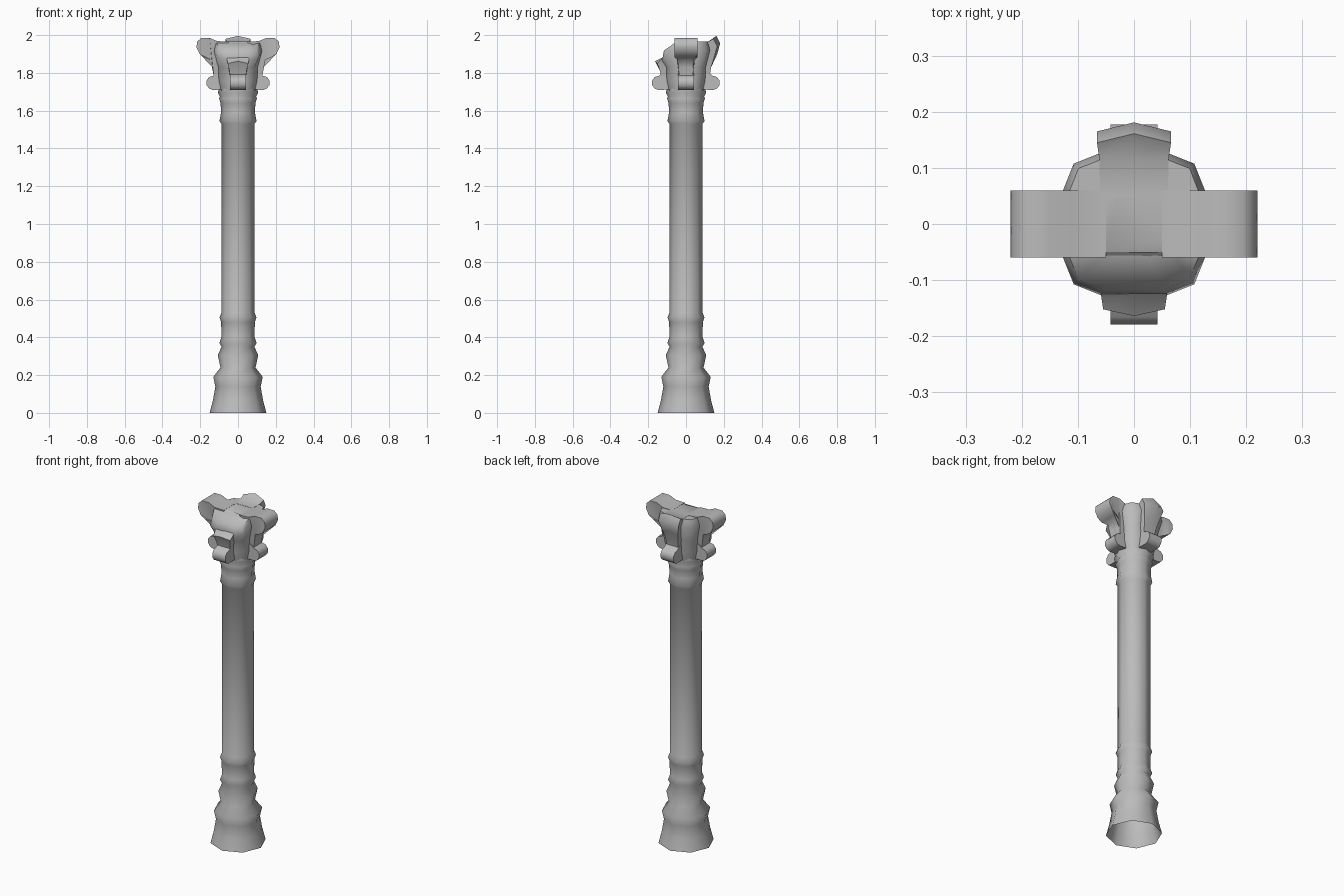
import bpy, bmesh, math
from math import cos, sin, radians

cube = bpy.data.objects.get("Cube")
if cube:
    bpy.data.objects.remove(cube, do_unlink=True)

stone = bpy.data.materials.new("grey_stone")
stone.use_nodes = True
GREY = (0.5, 0.5, 0.5, 1)
stone.diffuse_color = GREY
stone.node_tree.nodes["Principled BSDF"].inputs["Base Color"].default_value = GREY


def finish(name, bm, sharp=55):
    bmesh.ops.recalc_face_normals(bm, faces=bm.faces[:])
    mesh = bpy.data.meshes.new(name)
    bm.to_mesh(mesh)
    bm.free()
    mesh.materials.append(stone)
    ob = bpy.data.objects.new(name, mesh)
    bpy.context.collection.objects.link(ob)
    bpy.ops.object.select_all(action='DESELECT')
    ob.select_set(True)
    bpy.context.view_layer.objects.active = ob
    bpy.ops.object.shade_smooth_by_angle(angle=radians(sharp))
    return ob


def bridge(bm, rings, closed=True):
    """Join neighbouring rings of vertices with quads."""
    for a, b in zip(rings, rings[1:]):
        n = len(a)
        for i in range(n if closed else n - 1):
            j = (i + 1) % n
            bm.faces.new((a[i], a[j], b[j], b[i]))


# Column: eight-sided lathe, open underneath
profile = [(.15, 0), (.132, .07), (.12, .14), (.131, .19), (.093, .24),
           (.107, .305), (.087, .35), (.098, .37), (.088, .4), (.089, .48),
           (.098, .505), (.088, .53), (.088, 1.53), (.098, 1.545),
           (.09, 1.59), (.092, 1.64), (.1, 1.665), (.096, 1.675),
           (.106, 1.695), (.1, 1.73)]
bm = bmesh.new()
bridge(bm, [[bm.verts.new((r * cos(k * math.pi / 4), r * sin(k * math.pi / 4), z))
             for k in range(8)] for r, z in profile])
finish("column_shaft", bm)

# Capital bell: chamfered square flaring upward, worn down at the front
angles = [(q * 90 + a, f) for q in range(4) for a, f in ((25, .92), (45, 1), (65, .92))]
bm = bmesh.new()
rings = []
for r, z in ((.095, 1.69), (.112, 1.76), (.125, 1.83), (.152, 1.92), (.14, 1.965), (.07, 1.965)):
    ring = []
    for a, f in angles:
        f = 1 if z < 1.8 else f
        x, y = r * f * cos(radians(a)), r * f * sin(radians(a))
        worn = max(0, -y - .05) * .7 if z > 1.9 else 0
        ring.append(bm.verts.new((x, y, z - worn)))
    rings.append(ring)
bridge(bm, rings)
bm.faces.new(rings[-1])
finish("capital_bell", bm)


def arm(name, section, turn, bulge=0, reach=0):
    """Solid from a side section of (distance, height, half width)."""
    c, s = cos(radians(turn)), sin(radians(turn))
    bm = bmesh.new()
    columns = []
    for side in (-1, 0, 1):
        col = []
        for r, z, w in section:
            if r > .12:
                r += reach
                if side == 0 and z > 1.84:
                    r, z = r + bulge, z + bulge
            col.append(bm.verts.new((r * c - side * w * s, r * s + side * w * c, z)))
        columns.append(col)
    bridge(bm, columns)
    caps = [bm.faces.new(columns[0]), bm.faces.new(columns[2])]
    bmesh.ops.triangulate(bm, faces=caps)
    finish(name, bm)


# Upper scrolls, whole on both sides
scroll = [(.05, 1.79, .035), (.128, 1.78, .035), (.135, 1.83, .035),
          (.145, 1.87, .045), (.175, 1.882, .06), (.203, 1.9, .06),
          (.22, 1.935, .06), (.216, 1.965, .06), (.195, 1.985, .06),
          (.15, 1.985, .06), (.11, 1.968, .06), (.05, 1.966, .06)]
arm("left_upper_scroll", scroll, 0)
arm("right_upper_scroll", scroll, 180)

# Broken stubs at back and front
arm("back_broken_scroll",
    [(.05, 1.78, .035), (.125, 1.78, .035), (.133, 1.83, .04), (.148, 1.88, .05),
     (.165, 1.94, .066), (.145, 1.98, .066), (.118, 1.966, .062), (.05, 1.966, .06)],
    90, bulge=.016)
arm("front_broken_scroll",
    [(.05, 1.77, .04), (.13, 1.77, .04), (.138, 1.81, .045), (.152, 1.85, .055),
     (.118, 1.885, .06), (.085, 1.935, .06), (.05, 1.966, .06)],
    270, bulge=.012)

# Lower curls on all four sides
curl = [(.06, 1.712, .042), (.145, 1.71, .042), (.163, 1.717, .042),
        (.176, 1.735, .042), (.176, 1.76, .042), (.163, 1.778, .042),
        (.14, 1.785, .042), (.122, 1.8, .042), (.06, 1.8, .042)]
for label, turn, reach in (("left", 0, -.01), ("back", 90, .001),
                           ("right", 180, -.01), ("front", 270, .003)):
    arm(label + "_lower_curl", curl, turn, reach=reach)
